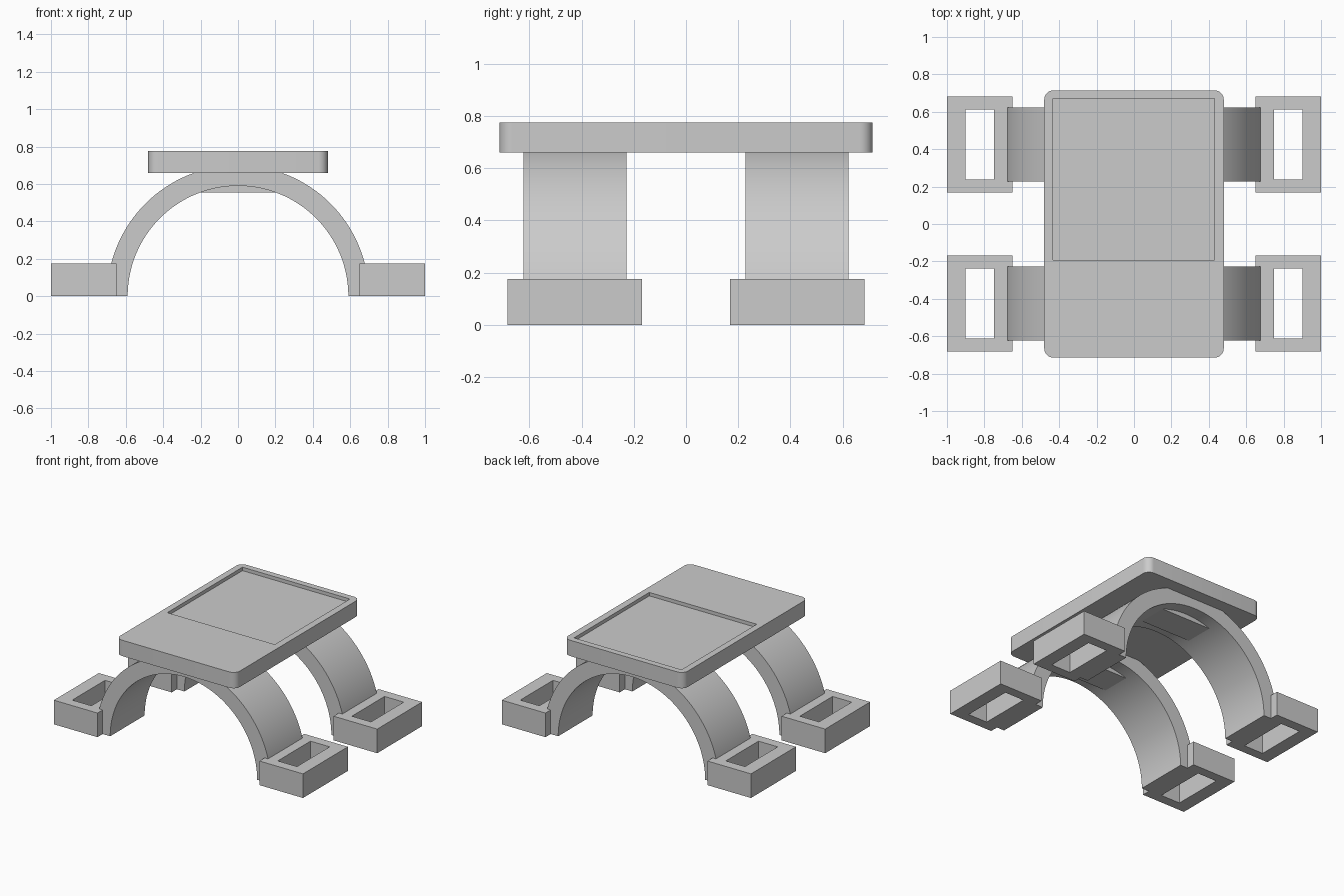
import bpy, bmesh
from math import sin, cos, pi, radians

cube = bpy.data.objects.get("Cube")
if cube:
    bpy.data.objects.remove(cube)

grey = bpy.data.materials.new("plain grey")
grey.use_nodes = True
grey.diffuse_color = (0.6, 0.6, 0.6, 1)
grey.node_tree.nodes["Principled BSDF"].inputs["Base Color"].default_value = (0.6, 0.6, 0.6, 1)


def loft(name, rings, closed_loops, closed_stack, caps):
    """Join equal-length point rows with faces and add the object."""
    bm = bmesh.new()
    rows = [[bm.verts.new(p) for p in ring] for ring in rings]
    n = len(rows[0])
    stack = len(rows) if closed_stack else len(rows) - 1
    for i in range(stack):
        a, b = rows[i], rows[(i + 1) % len(rows)]
        for j in range(n if closed_loops else n - 1):
            k = (j + 1) % n
            bm.faces.new((a[j], a[k], b[k], b[j]))
    if caps:
        if closed_loops:
            bm.faces.new(rows[0])
            bm.faces.new(rows[-1])
        else:
            bm.faces.new([r[0] for r in rows])
            bm.faces.new([r[-1] for r in rows])
    bmesh.ops.remove_doubles(bm, verts=bm.verts, dist=0.0001)
    bmesh.ops.recalc_face_normals(bm, faces=bm.faces)
    mesh = bpy.data.meshes.new(name)
    bm.to_mesh(mesh)
    bm.free()
    for p in mesh.polygons:
        p.use_smooth = True
    mesh.set_sharp_from_angle(angle=radians(30))
    mesh.materials.append(grey)
    obj = bpy.data.objects.new(name, mesh)
    bpy.context.collection.objects.link(obj)
    return obj


def rect(x0, x1, y0, y1, z, r=0.0, steps=8):
    """Rectangle outline with corner radius r; always the same point count."""
    corners = [(x1 - r, y1 - r), (x0 + r, y1 - r), (x0 + r, y0 + r), (x1 - r, y0 + r)]
    return [(cx + r * cos(a), cy + r * sin(a), z)
            for q, (cx, cy) in enumerate(corners)
            for a in [(q + s / steps) * pi / 2 for s in range(steps + 1)]]


def arc(radius, y, steps=64):
    return [(radius * cos(pi * i / steps), y, radius * sin(pi * i / steps))
            for i in range(steps + 1)]


# Rounded top plate with a shallow rectangular pocket
pocket = (-0.433, 0.43, -0.193, 0.67)
plate = (-0.48, 0.48, -0.715, 0.715)
loft("top_plate", [rect(*plate, 0.66, 0.05), rect(*plate, 0.775, 0.05),
                   rect(*pocket, 0.775), rect(*pocket, 0.75)], True, False, True)

for side, s in (("back", 1), ("front", -1)):
    # Half-ring arch
    y0, y1 = 0.228 * s, 0.623 * s
    loft(side + "_arch", [arc(0.70, y0), arc(0.70, y1), arc(0.59, y1), arc(0.59, y0)],
         False, True, True)

    # Flat block under the crown of the arch
    block = (-0.22, 0.22, min(0.32 * s, 0.53 * s), max(0.32 * s, 0.53 * s))
    loft(side + "_crown_block", [rect(*block, 0.555), rect(*block, 0.68)], True, False, True)

    # Feet with rectangular through slots
    for hand, m in (("left", 1), ("right", -1)):
        def box(xa, xb, ya, yb, z):
            xs, ys = sorted((xa * m, xb * m)), sorted((ya * s, yb * s))
            return rect(*xs, *ys, z)
        outer, slot = (0.65, 1.0, 0.168, 0.683), (0.748, 0.902, 0.237, 0.612)
        loft(f"{side}_{hand}_foot", [box(*outer, 0), box(*outer, 0.175),
                                     box(*slot, 0.175), box(*slot, 0)], True, True, False)
